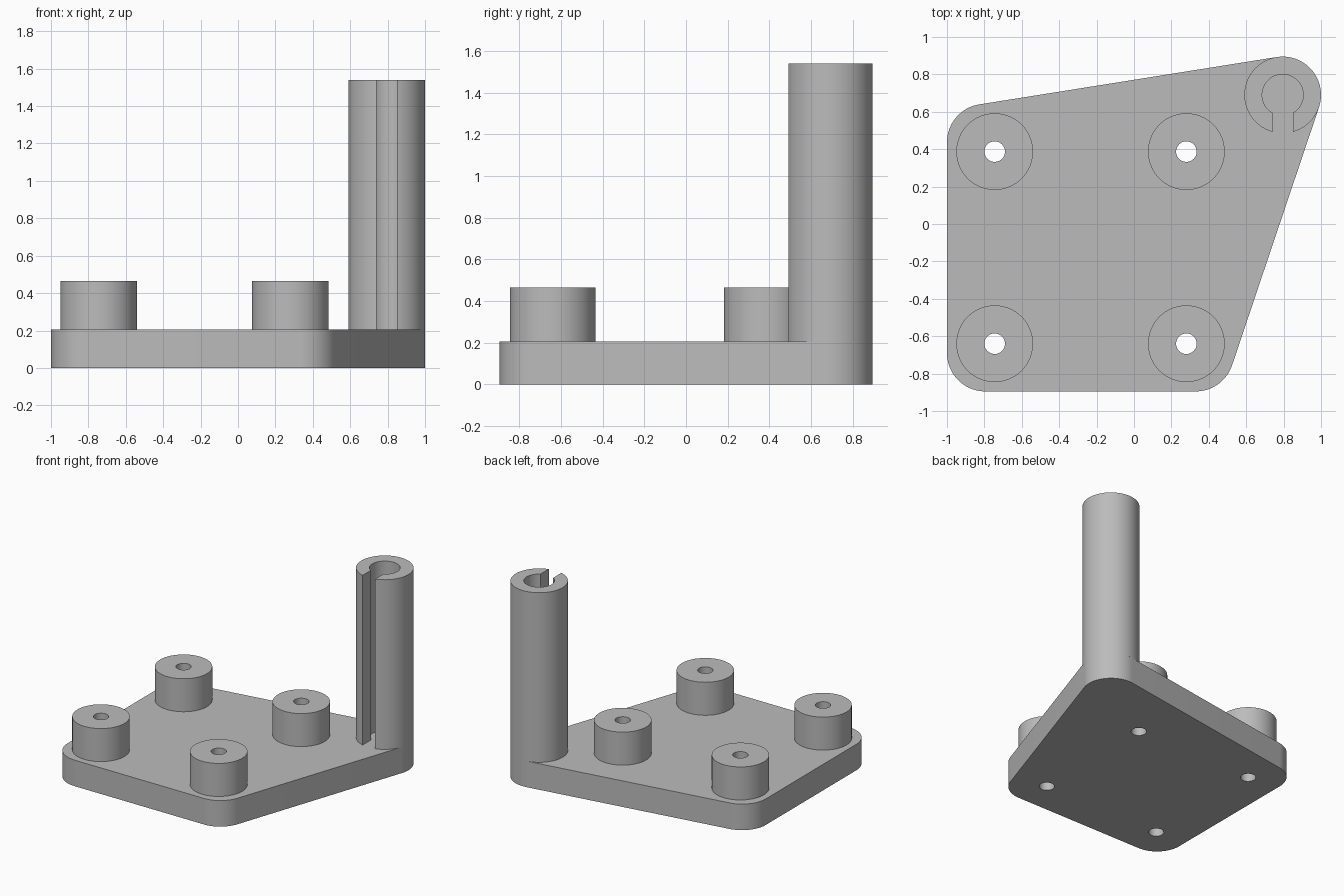
import bpy, bmesh, math

if "Cube" in bpy.data.objects:
    bpy.data.objects.remove(bpy.data.objects["Cube"])

R = 0.205          # shared radius of plate corners, bosses and post
PLATE_TOP, BOSS_TOP, POST_TOP = 0.205, 0.465, 1.54
BORE, HALF_SLOT, HOLE = 0.11, 0.055, 0.055

grey = bpy.data.materials.new("plain grey")
grey.diffuse_color = (0.5, 0.5, 0.5, 1)
grey.use_nodes = True
grey.node_tree.nodes["Principled BSDF"].inputs["Base Color"].default_value = grey.diffuse_color


def arc(cx, cy, r, a0=0.0, a1=2 * math.pi, n=64):
    """Points on an arc; a full circle leaves out the repeated end point."""
    count = n if a1 - a0 > 6.28 else n + 1
    return [(cx + r * math.cos(a0 + (a1 - a0) * i / n),
             cy + r * math.sin(a0 + (a1 - a0) * i / n)) for i in range(count)]


def extrude(name, loops, z0, z1):
    """Fill closed outlines (inner loops become holes) and extrude them in z."""
    cu = bpy.data.curves.new(name, 'CURVE')
    cu.dimensions, cu.fill_mode, cu.extrude = '2D', 'BOTH', (z1 - z0) / 2
    for loop in loops:
        sp = cu.splines.new('POLY')
        sp.points.add(len(loop) - 1)
        for p, (x, y) in zip(sp.points, loop):
            p.co = (x, y, 0, 1)
        sp.use_cyclic_u = True
    ob = bpy.data.objects.new(name, cu)
    bpy.context.collection.objects.link(ob)
    bpy.ops.object.select_all(action='DESELECT')
    ob.select_set(True)
    bpy.context.view_layer.objects.active = ob
    bpy.ops.object.convert(target='MESH')
    ob = bpy.context.object
    bm = bmesh.new()
    bm.from_mesh(ob.data)
    bmesh.ops.remove_doubles(bm, verts=bm.verts, dist=1e-5)
    bmesh.ops.translate(bm, verts=bm.verts, vec=(0, 0, (z0 + z1) / 2))
    bmesh.ops.recalc_face_normals(bm, faces=bm.faces)
    bm.to_mesh(ob.data)
    bm.free()
    ob.data.materials.clear()
    ob.data.materials.append(grey)
    bpy.ops.object.shade_smooth_by_angle(angle=math.radians(30))
    return ob


# Base plate: rounded outline around four corner centres, with screw holes
corners = [(-0.795, -0.69), (0.33, -0.69), (0.795, 0.69), (-0.795, 0.437)]
bosses = [(x, y) for x in (-0.745, 0.28) for y in (-0.64, 0.387)]
outline = []
for i, (x, y) in enumerate(corners):
    px, py = corners[i - 1]
    nx, ny = corners[(i + 1) % 4]
    a0 = math.atan2(y - py, x - px) - math.pi / 2
    a1 = math.atan2(ny - y, nx - x) - math.pi / 2
    a1 = a0 + (a1 - a0) % (2 * math.pi)
    outline += arc(x, y, R, a0, a1, 20)
extrude("base_plate", [outline] + [arc(x, y, HOLE, n=32) for x, y in bosses],
        0, PLATE_TOP)

# Standoff bosses
for i, (x, y) in enumerate(bosses):
    extrude(f"standoff_{i + 1}", [arc(x, y, R), arc(x, y, HOLE, n=32)],
            PLATE_TOP, BOSS_TOP)

# Hollow post with a slot facing the front
px, py = corners[2]
down = -math.pi / 2
g_out, g_in = math.asin(HALF_SLOT / R), math.asin(HALF_SLOT / BORE)
ring = arc(px, py, R, down + g_out, down + 2 * math.pi - g_out, 64)
ring += arc(px, py, BORE, down + g_in, down + 2 * math.pi - g_in, 40)[::-1]
extrude("slotted_post", [ring], PLATE_TOP, POST_TOP)
